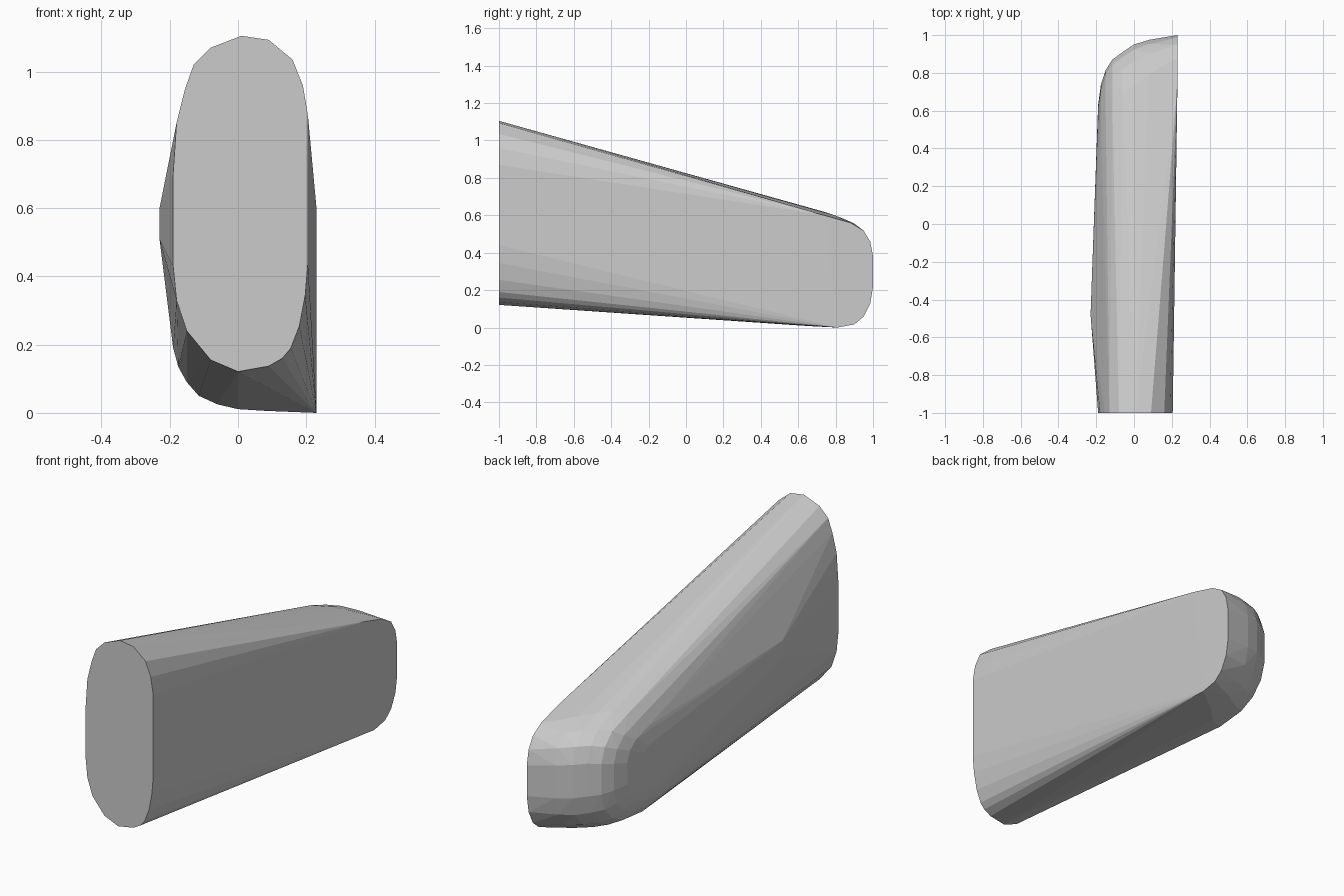
import bpy, bmesh

# Flat front outline (x, z) at y = -1
front = [(0.01, 1.105), (0.09, 1.093), (0.16, 1.035), (0.19, 0.96), (0.205, 0.87),
         (0.205, 0.44), (0.197, 0.345), (0.18, 0.255), (0.155, 0.19), (0.13, 0.16),
         (0.09, 0.137), (0.0, 0.121), (-0.08, 0.155), (-0.15, 0.24), (-0.18, 0.33),
         (-0.19, 0.43), (-0.19, 0.7), (-0.18, 0.85), (-0.155, 0.95), (-0.13, 1.02),
         (-0.08, 1.07)]

# Rounded back end on the flat right side: (distance from the end, height 0..1)
nose = [(0.12, 1.0), (0.05, 0.925), (0.015, 0.82), (0.0, 0.68), (0.0, 0.39),
        (0.015, 0.23), (0.05, 0.105), (0.1, 0.03), (0.19, 0.0)]

# Nose slices going left: x, end y, bottom z, top z, depth stretch
slices = [(0.23, 1.0, 0.0, 0.56, 1.0), (0.08, 0.975, 0.006, 0.60, 1.5),
          (0.0, 0.95, 0.011, 0.62, 1.8), (-0.06, 0.91, 0.025, 0.625, 1.8),
          (-0.115, 0.87, 0.05, 0.61, 1.8), (-0.15, 0.815, 0.09, 0.575, 1.7),
          (-0.175, 0.74, 0.135, 0.53, 1.5), (-0.19, 0.63, 0.19, 0.46, 1.0)]

points = [(x, -1.0, z) for x, z in front]
for x, end, low, high, depth in slices:
    points += [(x, end - d * depth, low + h * (high - low)) for d, h in nose]
# Upper edge of the flat right side and the slight bulge on the left
points += [(0.23, 0.74, 0.6), (-0.23, -0.48, 0.6), (-0.23, -0.48, 0.51)]

# Skin everything as one faceted convex body
bm = bmesh.new()
for p in points:
    bm.verts.new(p)
bmesh.ops.convex_hull(bm, input=bm.verts[:])
loose = [v for v in bm.verts if not v.link_faces]
bmesh.ops.delete(bm, geom=loose, context='VERTS')
bmesh.ops.dissolve_limit(bm, angle_limit=0.01, verts=bm.verts[:], edges=bm.edges[:])
bmesh.ops.recalc_face_normals(bm, faces=bm.faces[:])

mesh = bpy.data.meshes.new("tapered_body")
bm.to_mesh(mesh)
bm.free()
body = bpy.data.objects.new("tapered_body", mesh)
bpy.context.collection.objects.link(body)
